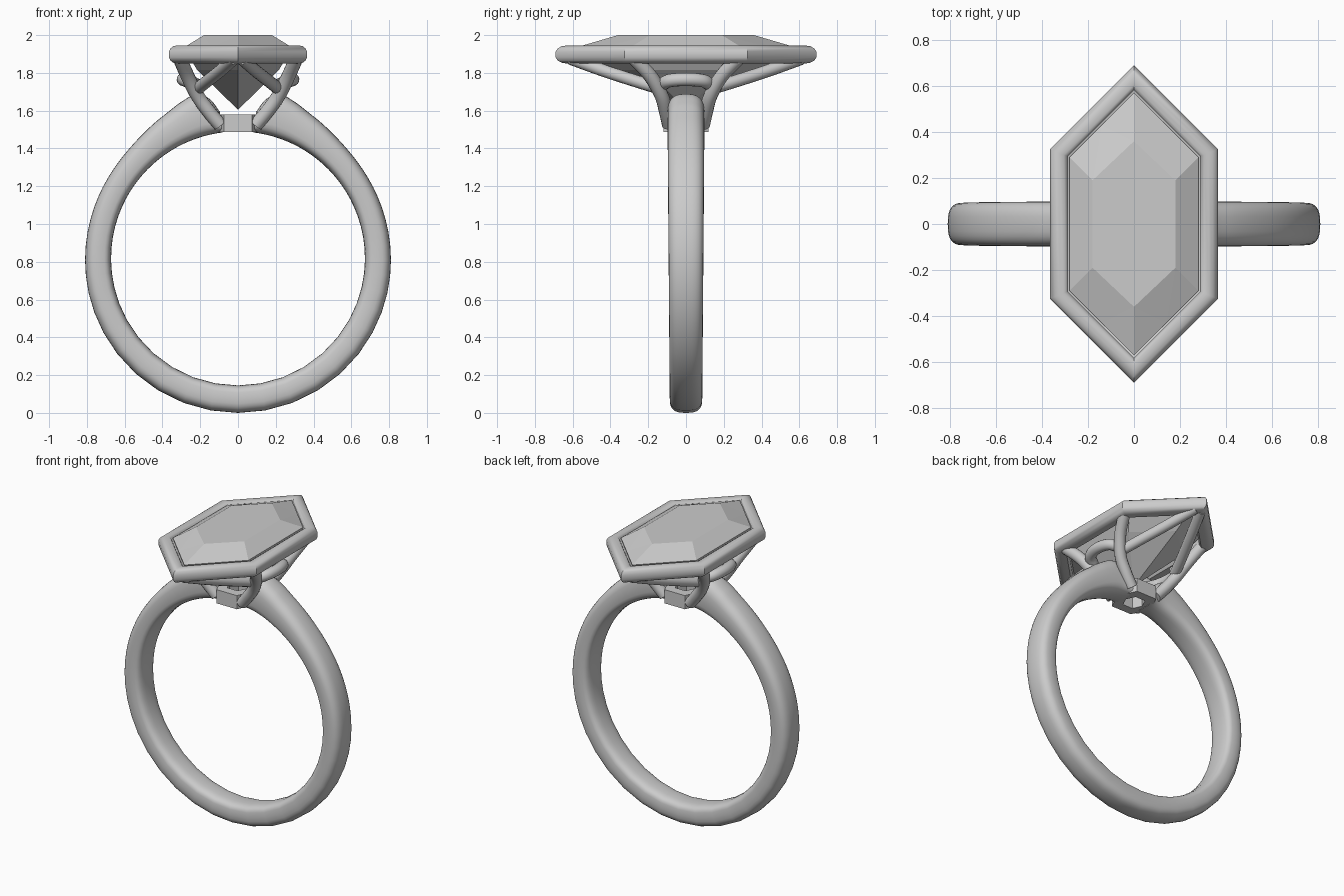
import bpy, bmesh, math
from mathutils import Vector

if "Cube" in bpy.data.objects:
    bpy.data.objects.remove(bpy.data.objects["Cube"])


def make(name, bm, smooth=None):
    bmesh.ops.recalc_face_normals(bm, faces=bm.faces[:])
    me = bpy.data.meshes.new(name)
    bm.to_mesh(me)
    bm.free()
    ob = bpy.data.objects.new(name, me)
    bpy.context.collection.objects.link(ob)
    if smooth:
        bpy.ops.object.select_all(action='DESELECT')
        ob.select_set(True)
        bpy.context.view_layer.objects.active = ob
        bpy.ops.object.shade_smooth_by_angle(angle=math.radians(smooth))
    return ob


def loft(name, rings, closed=False, smooth=35):
    """Skin a list of equal-length point rings; cap the ends unless closed."""
    bm = bmesh.new()
    vs = [[bm.verts.new(p) for p in r] for r in rings]
    n, m = len(vs[0]), len(vs)
    for i in range(m if closed else m - 1):
        a, b = vs[i], vs[(i + 1) % m]
        for j in range(n):
            k = (j + 1) % n
            bm.faces.new((a[j], a[k], b[k], b[j]))
    if not closed:
        bm.faces.new(vs[0])
        bm.faces.new(vs[-1])
    return make(name, bm, smooth)


def smooth_path(pts, steps=8):
    """Catmull-Rom curve through the points."""
    p = [Vector(q) for q in pts]
    p = [2 * p[0] - p[1]] + p + [2 * p[-1] - p[-2]]
    out = []
    for i in range(1, len(p) - 2):
        for s in range(steps):
            t = s / steps
            a, b, c, d = p[i - 1:i + 3]
            out.append(0.5 * (2 * b + (c - a) * t + (2 * a - 5 * b + 4 * c - d) * t * t
                              + (3 * b - a - 3 * c + d) * t ** 3))
    return out + [p[-2]]


def tube(name, pts, r, sides=14):
    path = smooth_path(pts)
    rings = []
    for i, p in enumerate(path):
        t = (path[min(i + 1, len(path) - 1)] - path[max(i - 1, 0)]).normalized()
        u = t.cross(Vector((0.3, -0.2, 1)) if abs(t.z) < 0.9 else Vector((1, 0, 0.2))).normalized()
        v = t.cross(u)
        rings.append([p + r * (u * math.cos(2 * math.pi * k / sides)
                               + v * math.sin(2 * math.pi * k / sides)) for k in range(sides)])
    return loft(name, rings, smooth=50)


def hexagon(d, z):
    """Long pointed hexagon, inset by d from the bezel outline."""
    x, tip = 0.365 - d, 0.69 - d * math.sqrt(2)
    y = tip - x
    return [Vector(q) for q in ((0, tip, z), (-x, y, z), (-x, -y, z),
                                (0, -tip, z), (x, -y, z), (x, y, z))]


# Band: rounded section, thickening into shoulders near the head
outer = smooth_path([(7, 0.79, 0), (10, 0.865, 0), (14, 0.905, 0), (20, 0.888, 0), (28, 0.858, 0),
                     (45, 0.823, 0), (70, 0.811, 0), (110, 0.81, 0), (180, 0.81, 0)], 7)
half = [(p.x, p.y) for p in outer]
stations = half + [(360 - a, r) for a, r in reversed(half[:-1])]
rings = []
for ang, ro in stations:
    a = math.radians(ang)
    ri = 0.672 - 0.0075 * math.cos(a) + 0.015 * math.cos(a)
    w = 0.092 + 0.006 * math.cos(a)
    ring = []
    for k in range(28):
        c, s = math.cos(2 * math.pi * k / 28), math.sin(2 * math.pi * k / 28)
        e = 0.72 if c > 0 else 0.5
        rad = (ri + ro) / 2 + (ro - ri) / 2 * math.copysign(abs(c) ** e, c)
        y = w * math.copysign(abs(s) ** 0.72, s)
        ring.append(Vector((rad * math.sin(a), y, 0.81 + rad * math.cos(a))))
    rings.append(ring)
loft("band", rings, smooth=45)

# Bezel: rounded profile swept round the hexagon, with a small inner ledge
prof = [(0.04, 1.85), (0.022, 1.854), (0.008, 1.865), (0, 1.882), (0, 1.913), (0.008, 1.93),
        (0.022, 1.941), (0.04, 1.945), (0.06, 1.943), (0.071, 1.936), (0.076, 1.926),
        (0.088, 1.922), (0.088, 1.87), (0.075, 1.85)]
cols = [hexagon(d, z) for d, z in prof]
loft("bezel", [[c[i] for c in cols] for i in range(6)], closed=True, smooth=32)

# Gem: hexagonal table, triangular crown facets, pavilion meeting at a point
bm = bmesh.new()
table = [bm.verts.new(p) for p in ((0, .36, 2), (-.18, .19, 2), (-.18, -.19, 2),
                                   (0, -.36, 2), (.18, -.19, 2), (.18, .19, 2))]
gp = hexagon(0.084, 1.938)
gird = [bm.verts.new(p) for p in gp]
mids = [bm.verts.new((gp[i] + gp[(i + 1) % 6]) / 2) for i in range(6)]
belt = [bm.verts.new(p) for p in hexagon(0.09, 1.915)]
pav = [bm.verts.new((p.x * 0.77, p.y * 0.7, 1.815)) for p in gp]
culet = bm.verts.new((0, 0, 1.605))
bm.faces.new(table)
for i in range(6):
    j = (i + 1) % 6
    bm.faces.new((table[i], table[j], mids[i]))
    bm.faces.new((table[i], mids[i], gird[i]))
    bm.faces.new((table[j], gird[j], mids[i]))
    bm.faces.new((gird[i], mids[i], gird[j], belt[j], belt[i]))
    bm.faces.new((belt[i], belt[j], pav[j], pav[i]))
    bm.faces.new((pav[i], pav[j], culet))
make("gem", bm)

# Base collar: small hollow hexagon under the gem
plan = ((0.075, 0.12), (-0.075, 0.12), (-0.13, 0), (-0.075, -0.12), (0.075, -0.12), (0.13, 0))
sect = ((1, 1.488), (1, 1.58), (0.5, 1.58), (0.5, 1.488))
loft("base_collar", [[Vector((x * s, y * s, z)) for s, z in sect] for x, y in plan],
     closed=True, smooth=20)

# Prongs and tip struts, repeated in all four quadrants
for sx, sn in ((-1, "left"), (1, "right")):
    for sy, fn in ((-1, "front"), (1, "back")):
        def flip(pts):
            return [(x * sx, y * sy, z) for x, y, z in pts]
        tube(f"prong_{fn}_{sn}", flip([(.095, .09, 1.525), (.15, .105, 1.59), (.215, .13, 1.68),
                                       (.268, .19, 1.785), (.312, .285, 1.885)]), 0.037)
        tube(f"tip_strut_{fn}_{sn}", flip([(.215, .13, 1.715), (.165, .26, 1.755),
                                           (.095, .43, 1.81), (.02, .61, 1.875)]), 0.033)
    # Side rail bowing outwards between the two prongs
    tube(f"side_rail_{sn}", [(sx * x, y, z) for x, y, z in (
        (.215, -.13, 1.735), (.27, -.09, 1.758), (.29, 0, 1.765),
        (.27, .09, 1.758), (.215, .13, 1.735))], 0.035)
